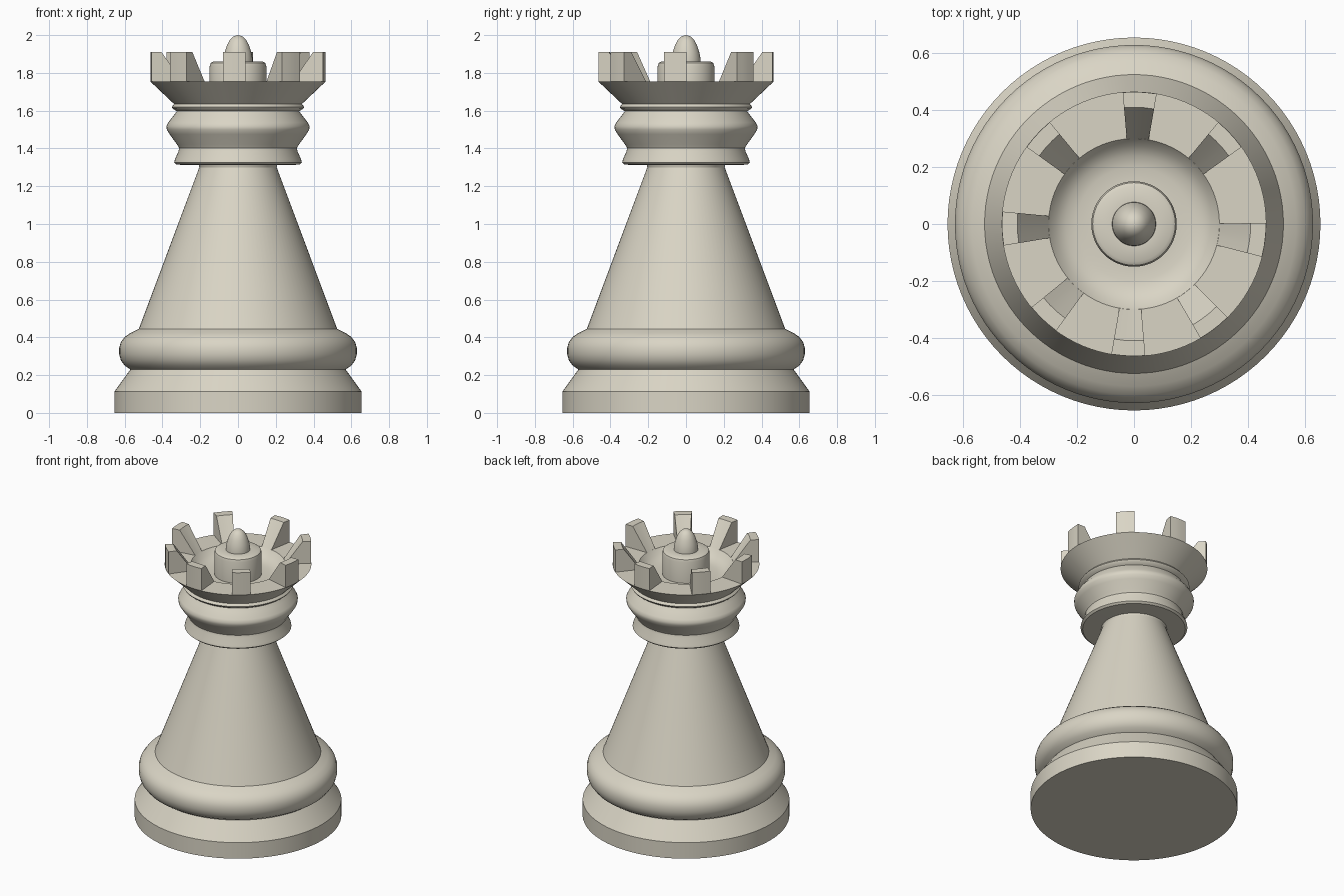
import bpy, bmesh, math

if "Cube" in bpy.data.objects:
    bpy.data.objects.remove(bpy.data.objects["Cube"])

SEG = 96

ivory = bpy.data.materials.new("warm_ivory")
ivory.diffuse_color = (0.70, 0.665, 0.56, 1)
ivory.use_nodes = True
ivory.node_tree.nodes["Principled BSDF"].inputs["Base Color"].default_value = ivory.diffuse_color


def finish(name, bm):
    me = bpy.data.meshes.new(name)
    bm.to_mesh(me)
    bm.free()
    me.materials.append(ivory)
    ob = bpy.data.objects.new(name, me)
    bpy.context.collection.objects.link(ob)
    bpy.ops.object.select_all(action='DESELECT')
    ob.select_set(True)
    bpy.context.view_layer.objects.active = ob
    bpy.ops.object.shade_smooth_by_angle(angle=math.radians(32))
    return ob


def lathe(name, profile):
    """Revolve (radius, height) points listed from bottom outside to top."""
    bm = bmesh.new()
    rings = []
    for r, z in profile:
        if r == 0:
            rings.append([bm.verts.new((0, 0, z))] * SEG)
        else:
            rings.append([bm.verts.new((r * math.cos(2 * math.pi * i / SEG),
                                        r * math.sin(2 * math.pi * i / SEG), z))
                          for i in range(SEG)])
    for a, b in zip(rings, rings[1:]):
        for i in range(SEG):
            j = (i + 1) % SEG
            loop = list(dict.fromkeys((a[i], a[j], b[j], b[i])))
            bm.faces.new(loop)
    return finish(name, bm)


# Foot with flat underside and sloped top
lathe("foot", [(0, 0), (0.655, 0), (0.655, 0.112), (0.57, 0.23)])

# Rounded ring above the foot
lathe("base_ring", [(0.57, 0.23), (0.6, 0.25), (0.62, 0.278), (0.629, 0.31),
                    (0.629, 0.345), (0.62, 0.375), (0.6, 0.402),
                    (0.57, 0.423), (0.525, 0.445)])

# Tapered body
lathe("body", [(0.525, 0.445), (0.205, 1.3), (0.208, 1.312)])

# Stacked collars
lathe("collar", [(0.208, 1.312), (0.325, 1.314), (0.338, 1.325), (0.334, 1.342),
                 (0.315, 1.385), (0.312, 1.402), (0.322, 1.42), (0.362, 1.475),
                 (0.377, 1.5), (0.379, 1.518), (0.37, 1.537), (0.34, 1.575),
                 (0.324, 1.597), (0.345, 1.61), (0.351, 1.62), (0.338, 1.635)])

# Flared crown with a hollow bowl
lathe("crown", [(0.338, 1.635), (0.465, 1.755), (0.3, 1.755), (0.275, 1.722),
                (0.24, 1.7), (0.2, 1.69), (0.15, 1.69)])

# Central drum and pointed finial
lathe("drum", [(0.15, 1.69), (0.15, 1.835), (0.145, 1.852), (0.132, 1.86),
               (0.077, 1.86)])
lathe("finial", [(0.077, 1.86), (0.076, 1.88), (0.07, 1.91), (0.059, 1.945),
                 (0.044, 1.974), (0.025, 1.993), (0, 2.0)])

# Crown teeth: wedge section swept through a small arc
section = [(0.3, 1.754), (0.464, 1.754), (0.464, 1.91), (0.41, 1.91)]
bm = bmesh.new()
for centre in (87.5, 43, -7, -52.4, -92.5, 226.5, 182, 137):
    rows = []
    for k in range(4):
        a = math.radians(centre - 7.4 + 14.8 * k / 3)
        rows.append([bm.verts.new((r * math.cos(a), r * math.sin(a), z))
                     for r, z in section])
    bm.faces.new(rows[0])
    bm.faces.new(rows[-1][::-1])
    for p, q in zip(rows, rows[1:]):
        for i in range(4):
            j = (i + 1) % 4
            bm.faces.new((p[i], q[i], q[j], p[j]))
bmesh.ops.recalc_face_normals(bm, faces=bm.faces)
finish("crown_teeth", bm)
